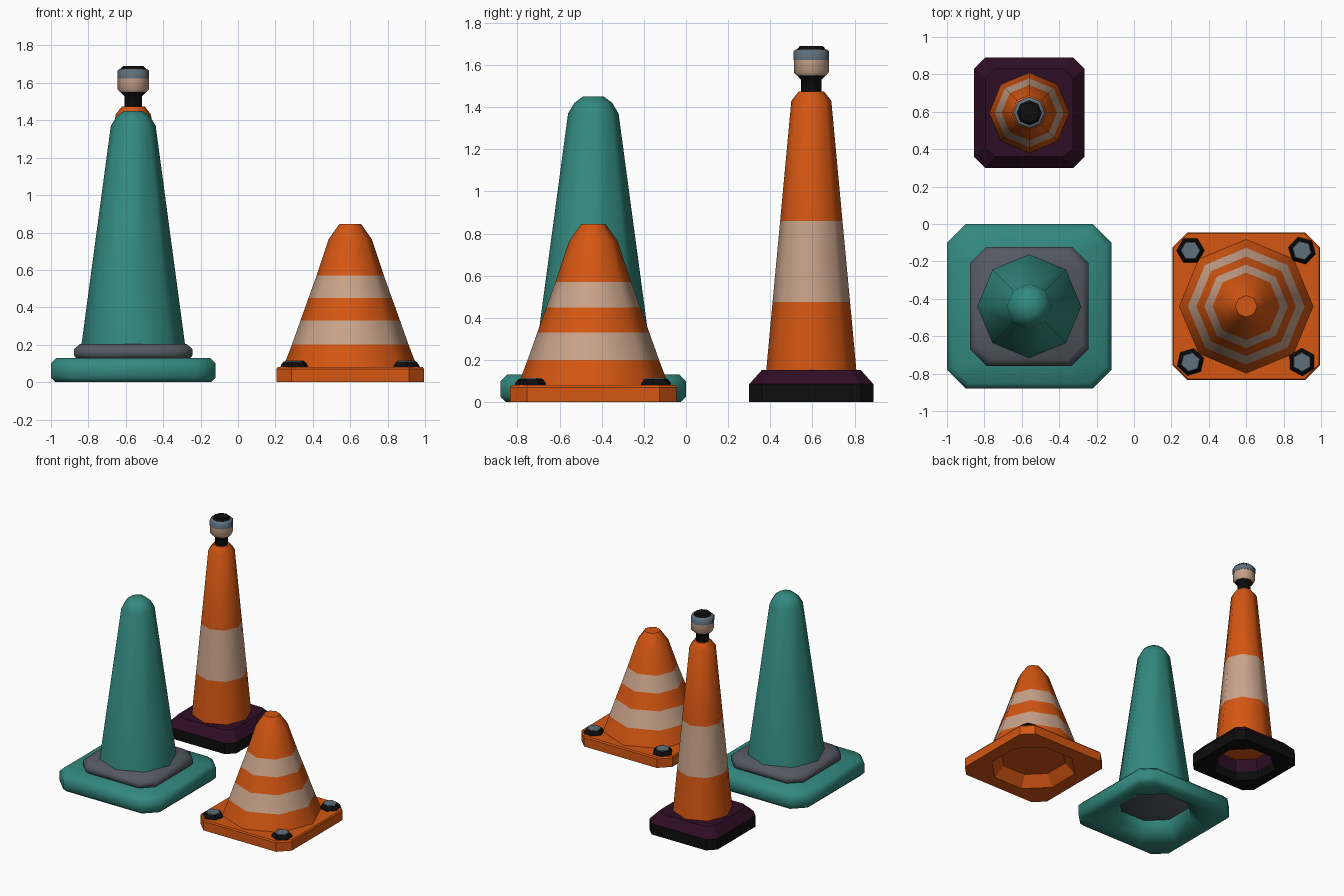
import bpy, bmesh, math

if "Cube" in bpy.data.objects:
    bpy.data.objects.remove(bpy.data.objects["Cube"])


def material(name, r, g, b):
    m = bpy.data.materials.new(name)
    m.diffuse_color = (r, g, b, 1)
    m.use_nodes = True
    m.node_tree.nodes["Principled BSDF"].inputs["Base Color"].default_value = m.diffuse_color
    return m


ORANGE = material("orange", .66, .093, .006)
TEAL = material("teal", .032, .25, .21)
CREAM = material("cream", .58, .366, .255)
GREY = material("dark_grey", .092, .1, .125)
STEEL = material("blue_grey", .115, .16, .2)
BLACK = material("black", .004, .004, .004)
PURPLE = material("dark_purple", .028, .004, .018)


def polygon(r, z, n=8, turn=0.0):
    return [(r * math.cos(turn + i * math.tau / n), r * math.sin(turn + i * math.tau / n), z) for i in range(n)]


def square(h, c, z):
    """Square of half width h with corners cut by c."""
    k = h - c
    return [(x, y, z) for x, y in ((h, -k), (h, k), (k, h), (-k, h), (-h, k), (-h, -k), (-k, -h), (k, -h))]


def loft(name, centre, rings, mats, rule=None, ring_shape=False, angle=50):
    """Skin a stack of rings; close it with caps, or join last to first."""
    bm = bmesh.new()
    loops = [[bm.verts.new(p) for p in ring] for ring in rings]
    n = len(loops[0])
    pairs = list(zip(loops, loops[1:]))
    if ring_shape:
        pairs.append((loops[-1], loops[0]))
    else:
        bm.faces.new(loops[0])
        bm.faces.new(loops[-1])
    for a, b in pairs:
        for i in range(n):
            j = (i + 1) % n
            bm.faces.new((a[i], a[j], b[j], b[i]))
    bmesh.ops.recalc_face_normals(bm, faces=bm.faces[:])
    if rule:
        for f in bm.faces:
            f.material_index = rule(f.calc_center_median().z)
    me = bpy.data.meshes.new(name)
    bm.to_mesh(me)
    bm.free()
    for m in mats:
        me.materials.append(m)
    ob = bpy.data.objects.new(name, me)
    ob.location = (centre[0], centre[1], 0)
    bpy.context.collection.objects.link(ob)
    bpy.ops.object.select_all(action='DESELECT')
    ob.select_set(True)
    bpy.context.view_layer.objects.active = ob
    bpy.ops.object.shade_smooth_by_angle(angle=math.radians(angle))
    return ob


def stack(*profile):
    return [polygon(r, z) for r, z in profile]


def squares(*profile):
    return [square(*p) for p in profile]


# Teal cone: rounded hollow base, grey collar, plain body
A = (-.56, -.44)
loft("teal_base", A, squares(
    (.415, .09, 0), (.44, .1, .025), (.44, .1, .1), (.41, .09, .13),
    (.24, .13, .13), (.26, .14, .05), (.34, .18, 0)), [TEAL], ring_shape=True)
loft("grey_collar", A, squares(
    (.305, .085, .128), (.318, .09, .145), (.318, .09, .175), (.285, .08, .205)), [GREY])
loft("teal_body", A, stack((.277, .2), (.12, 1.37), (.09, 1.42), (.05, 1.45)), [TEAL])

# Short orange cone: flat hollow base, two cream bands
B = (.6, -.44)
loft("short_base", B, squares(
    (.395, .08, 0), (.395, .08, .07), (.388, .078, .08),
    (.22, .12, .08), (.29, .16, 0)), [ORANGE], ring_shape=True, angle=30)
loft("short_body", B, stack(
    (.358, .079), (.312, .2), (.266, .33), (.223, .45), (.18, .57),
    (.115, .765), (.058, .845)),
    [ORANGE, CREAM], lambda z: int(.2 < z < .33 or .45 < z < .57))

# Corner bolts on the short cone
for i, (sx, sy) in enumerate(((-1, -1), (1, -1), (1, 1), (-1, 1))):
    c = (B[0] + sx * .298, B[1] + sy * .298)
    t = .3 + i * .25
    loft(f"bolt_{i + 1}", c, [polygon(.075, .079, 6, t), polygon(.073, .09, 6, t), polygon(.058, .11, 6, t)],
         [BLACK], angle=20)
    loft(f"bolt_cap_{i + 1}", c, [polygon(.054, .108, 6, t), polygon(.05, .115, 6, t)], [STEEL], angle=20)

# Tall orange cone: black and purple base, one cream band
C = (-.56, .595)
loft("tall_base", C, squares(
    (.295, .06, 0), (.295, .06, .085), (.235, .05, .152),
    (.18, .105, .152), (.2, .115, .06), (.22, .12, 0)),
    [BLACK, PURPLE], lambda z: int(z > .08), ring_shape=True, angle=30)
loft("tall_body", C, stack(
    (.214, .15), (.184, .475), (.148, .86), (.095, 1.43), (.06, 1.475)),
    [ORANGE, CREAM], lambda z: int(.475 < z < .86))

# Warning lamp on the tall cone
loft("lamp_stem", C, stack((.048, 1.46), (.048, 1.53), (.07, 1.553)), [BLACK])
loft("lamp_lens", C, stack((.07, 1.55), (.083, 1.565), (.083, 1.625)), [CREAM])
loft("lamp_cap", C, stack((.085, 1.624), (.085, 1.665), (.073, 1.675)), [STEEL])
loft("lamp_top", C, stack((.07, 1.672), (.055, 1.69)), [BLACK])
